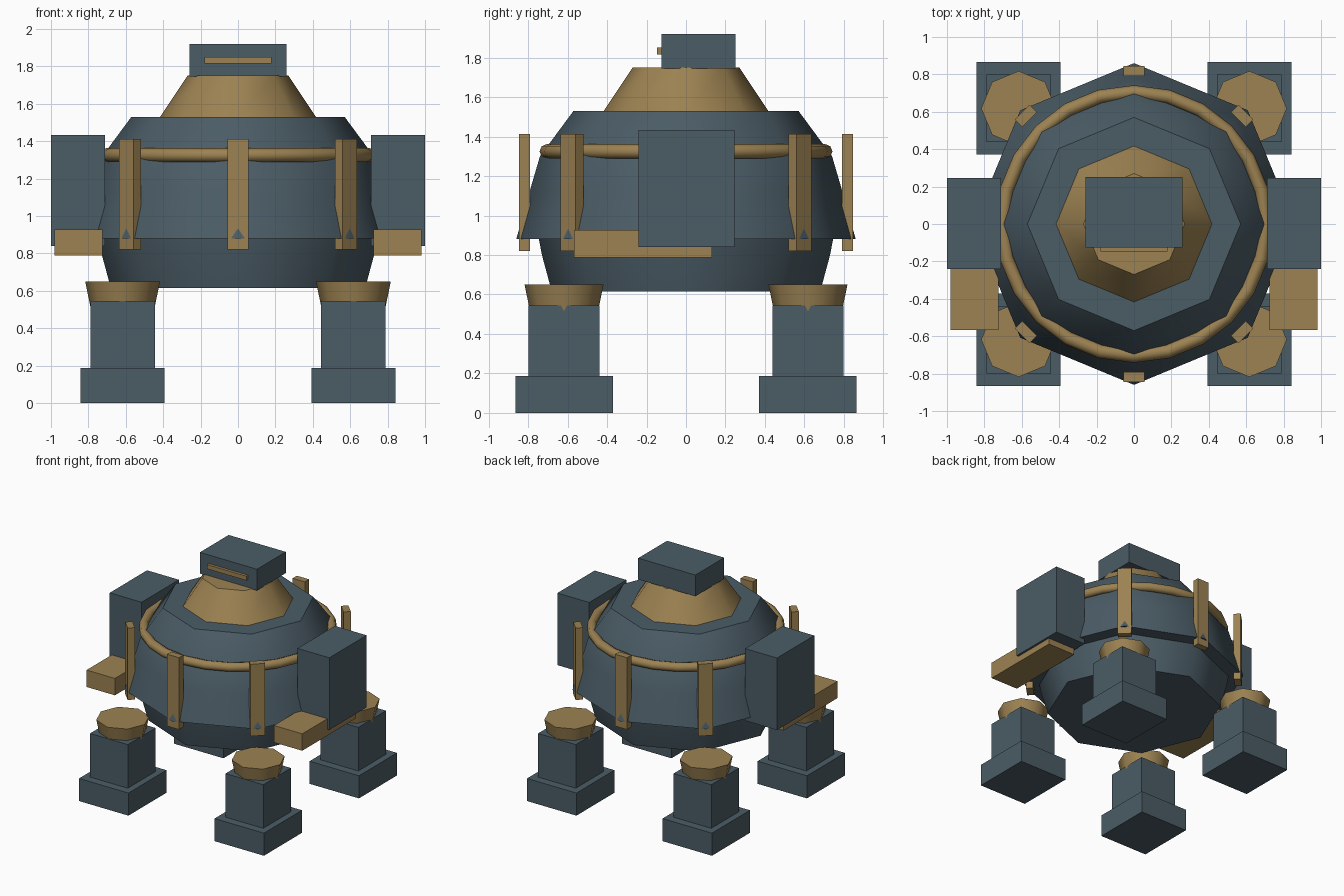
import bpy
import bmesh
from math import cos, sin, pi, radians
from mathutils import Matrix, Vector

cube = bpy.data.objects.get("Cube")
if cube:
    bpy.data.objects.remove(cube, do_unlink=True)


def make_material(name, rgb):
    mat = bpy.data.materials.new(name)
    mat.use_nodes = True
    mat.diffuse_color = (*rgb, 1)
    mat.node_tree.nodes["Principled BSDF"].inputs["Base Color"].default_value = (*rgb, 1)
    return mat


slate = make_material("slate_metal", (0.070, 0.107, 0.132))
brass = make_material("dull_brass", (0.333, 0.223, 0.084))
smooth_parts = []


def add_object(name, bm, mat):
    bmesh.ops.recalc_face_normals(bm, faces=bm.faces)
    mesh = bpy.data.meshes.new(name)
    bm.to_mesh(mesh)
    bm.free()
    mesh.materials.append(mat)
    obj = bpy.data.objects.new(name, mesh)
    bpy.context.scene.collection.objects.link(obj)
    return obj


def box(name, low, high, mat, turn=0.0):
    """Box between two corners, then turned about the z axis."""
    low, high = Vector(low), Vector(high)
    bm = bmesh.new()
    bmesh.ops.create_cube(bm, size=1)
    bm.transform(Matrix.Rotation(turn, 4, "Z")
                 @ Matrix.Translation((low + high) / 2)
                 @ Matrix.Diagonal((*(high - low), 1)))
    return add_object(name, bm, mat)


def lathe(name, profile, mat, centre=(0, 0), sides=8):
    """Closed solid from (radius, height) rings, lowest first."""
    bm = bmesh.new()
    rings = []
    for r, z in profile:
        rings.append([bm.verts.new((centre[0] + r * cos(2 * pi * k / sides),
                                    centre[1] + r * sin(2 * pi * k / sides), z))
                      for k in range(sides)])
    for a, b in zip(rings, rings[1:]):
        for k in range(sides):
            n = (k + 1) % sides
            bm.faces.new((a[k], a[n], b[n], b[k]))
    bm.faces.new(rings[0])
    bm.faces.new(rings[-1])
    obj = add_object(name, bm, mat)
    smooth_parts.append(obj)
    return obj


# Octagonal hull with flared skirt, and the neck cone
lathe("hull", [(0.68, 0.615), (0.73, 0.80), (0.745, 0.88), (0.86, 0.88),
               (0.79, 1.13), (0.74, 1.30), (0.57, 1.53)], slate)
lathe("neck", [(0.42, 1.525), (0.27, 1.75)], brass)

# Ring around the hull
bpy.ops.mesh.primitive_torus_add(location=(0, 0, 1.325), major_radius=0.705,
                                 minor_radius=0.037, major_segments=24,
                                 minor_segments=8)
ring = bpy.context.object
ring.name = "hull_ring"
ring.data.materials.append(brass)
smooth_parts.append(ring)

# Head with vision slot
box("head", (-0.26, -0.125, 1.745), (0.26, 0.25, 1.92), slate)
box("head_slot", (-0.18, -0.148, 1.815), (0.18, -0.12, 1.85), brass)

# Upright ribs at the hull corners, leaving the two sides free
for angle in (45, 90, 135, 225, 270, 315):
    box(f"rib_{angle}", (0.79, -0.055, 0.82), (0.845, 0.055, 1.412), brass,
        radians(angle))

# Side pods and the bars under them
for side, s in (("left", 1), ("right", -1)):
    xs = sorted((s * 0.71, s * 1.0))
    box(f"{side}_pod", (xs[0], -0.24, 0.84), (xs[1], 0.245, 1.433), slate)
    xs = sorted((s * 0.724, s * 0.982))
    box(f"{side}_bar", (xs[0], -0.567, 0.788), (xs[1], 0.132, 0.927), brass)

# Four legs: foot, column and cup on top
for side, s in (("left", 1), ("right", -1)):
    for end, e in (("front", -1), ("back", 1)):
        name = f"{end}_{side}"
        x, y = s * 0.617, e * 0.618
        box(name + "_foot", (x - 0.225, y - 0.247, 0),
            (x + 0.225, y + 0.247, 0.186), slate)
        box(name + "_column", (x - 0.172, y - 0.18, 0.18),
            (x + 0.172, y + 0.18, 0.545), slate)
        lathe(name + "_cup", [(0.165, 0.48), (0.2, 0.65)], brass, (x, y))

# Soft shading on the round parts, keeping rims sharp
bpy.ops.object.select_all(action="DESELECT")
for obj in smooth_parts:
    obj.select_set(True)
bpy.context.view_layer.objects.active = smooth_parts[0]
bpy.ops.object.shade_smooth_by_angle(angle=radians(50))
